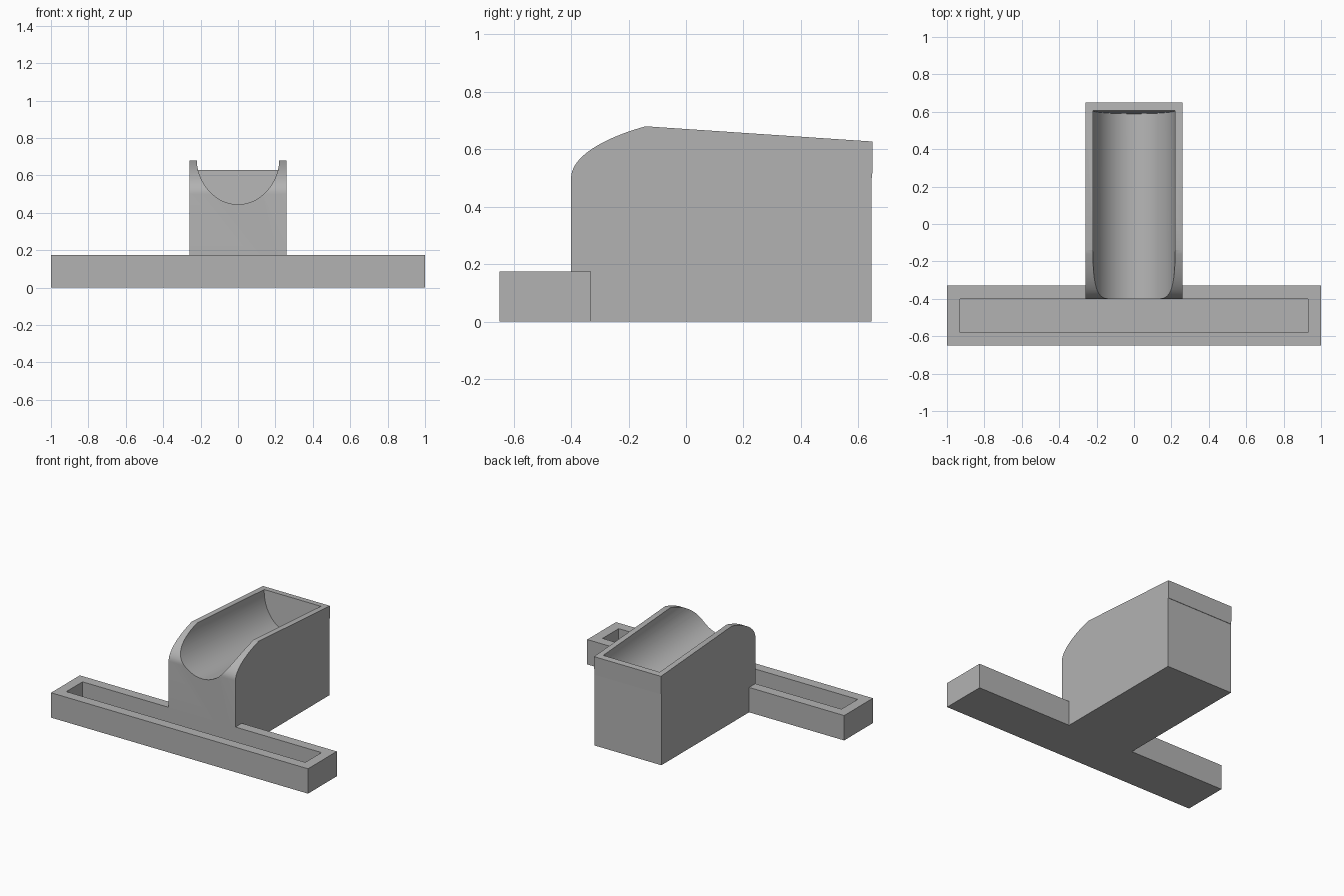
import bpy, bmesh, math
from mathutils import Matrix, Vector
from mathutils.geometry import interpolate_bezier

default = bpy.data.objects.get("Cube")
if default:
    bpy.data.objects.remove(default, do_unlink=True)

GREY = (0.45, 0.45, 0.45, 1)
grey = bpy.data.materials.new("plain grey")
grey.use_nodes = True
grey.diffuse_color = GREY
grey.node_tree.nodes["Principled BSDF"].inputs["Base Color"].default_value = GREY


def prism(name, points, sweep, matrix=Matrix()):
    """Extrude a closed 3D outline along the sweep vector."""
    bm = bmesh.new()
    face = bm.faces.new([bm.verts.new(p) for p in points])
    new = bmesh.ops.extrude_face_region(bm, geom=[face])["geom"]
    bmesh.ops.translate(bm, vec=Vector(sweep),
                        verts=[g for g in new if isinstance(g, bmesh.types.BMVert)])
    bmesh.ops.recalc_face_normals(bm, faces=bm.faces)
    bm.transform(matrix)
    mesh = bpy.data.meshes.new(name)
    bm.to_mesh(mesh)
    bm.free()
    mesh.materials.append(grey)
    obj = bpy.data.objects.new(name, mesh)
    bpy.context.collection.objects.link(obj)
    return obj


def box(name, x, y0, y1, z0, z1):
    outline = [(-x, y0, z0), (x, y0, z0), (x, y1, z0), (-x, y1, z0)]
    return prism(name, outline, (0, 0, z1 - z0))


def cut(obj, cutter):
    cutter.hide_render = True
    mod = obj.modifiers.new("cut", 'BOOLEAN')
    mod.operation = 'DIFFERENCE'
    mod.solver = 'EXACT'
    mod.object = cutter
    bpy.ops.object.select_all(action='DESELECT')
    obj.select_set(True)
    bpy.context.view_layer.objects.active = obj
    bpy.ops.object.modifier_apply(modifier=mod.name)
    bpy.data.objects.remove(cutter, do_unlink=True)
    bpy.ops.object.shade_smooth_by_angle(angle=math.radians(25))


# Long shallow tray across the front
tray = box("front_tray", 1.0, -0.65, -0.33, 0, 0.175)
cut(tray, box("tray_pocket", 0.93, -0.58, -0.40, 0.02, 0.3))

# Tall body: side profile with rounded front shoulder and sloping top
shoulder = interpolate_bezier(Vector((0, -0.40, 0.50)), Vector((0, -0.40, 0.58)),
                              Vector((0, -0.27, 0.645)), Vector((0, -0.14, 0.68)), 20)
back = [(0, 0.65, 0.627), (0, 0.648, 0.50), (0, 0.645, 0.50), (0, 0.645, 0)]
profile = [Vector((-0.26, p[1], p[2])) for p in [(0, -0.40, 0), *shoulder, *back]]
body = prism("trough_body", profile, (0.52, 0, 0))

# Half-elliptical trough running parallel to the sloping top
STEPS = 48
arc = [(0.22 * math.cos(a), 0, 0.252 * math.sin(a))
       for a in (math.pi + math.pi * i / STEPS for i in range(STEPS + 1))]
outline = arc + [(0.22, 0, 0.3), (-0.22, 0, 0.3)]
tilt = Matrix.Translation((0, 0.606, 0.63)) @ Matrix.Rotation(-math.atan(0.067), 4, 'X')
cut(body, prism("trough_cutter", outline, (0, -1.3, 0), tilt))
